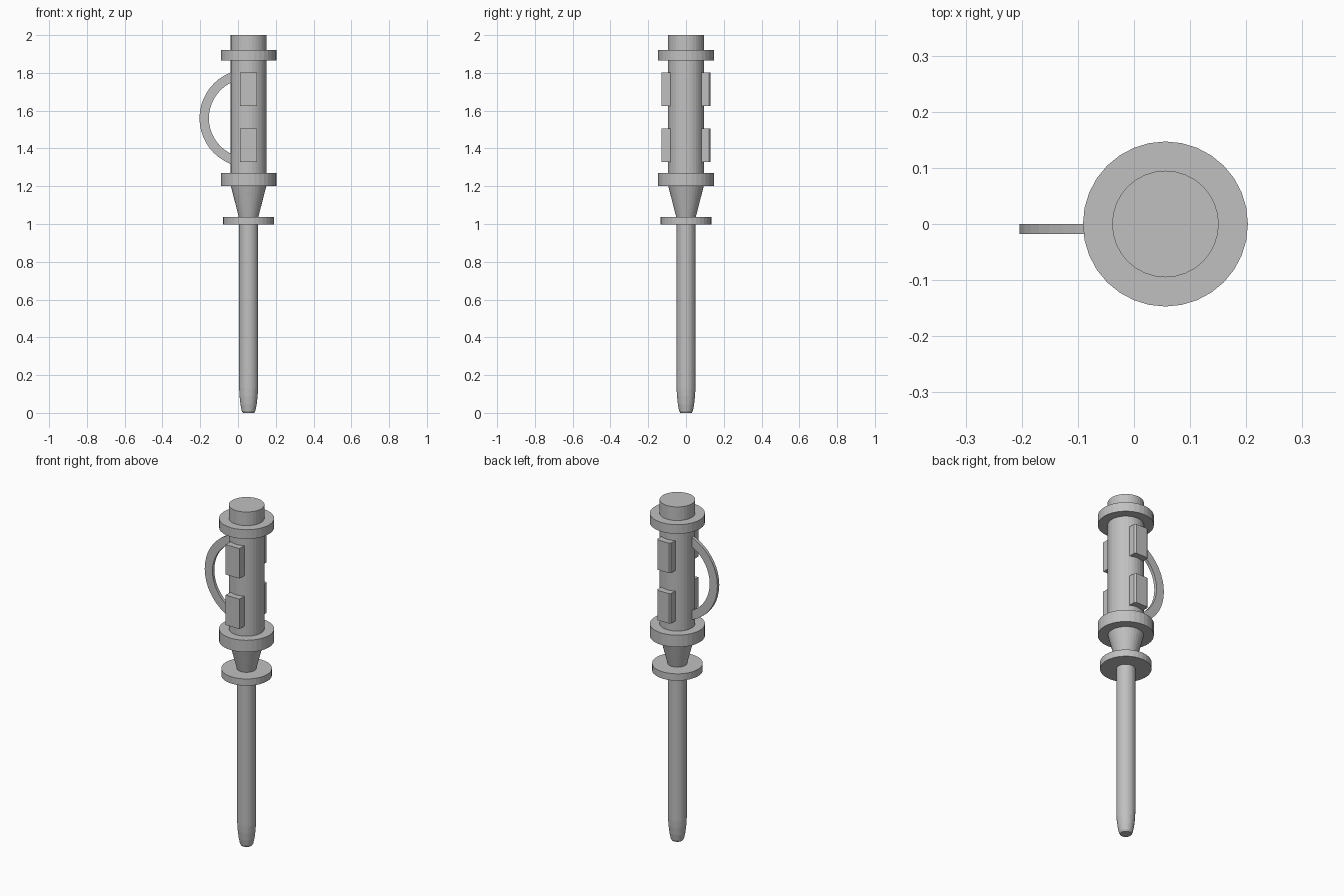
import bpy
import bmesh
import math
from mathutils import Matrix, Vector

cube = bpy.data.objects.get("Cube")
if cube:
    bpy.data.objects.remove(cube, do_unlink=True)

AXIS_X = 0.056
SIDES = 32

grey = bpy.data.materials.new("plain_grey")
grey.use_nodes = True
colour = (0.53, 0.53, 0.53, 1)
grey.diffuse_color = colour
grey.node_tree.nodes["Principled BSDF"].inputs["Base Color"].default_value = colour


def finish(name, bm):
    bmesh.ops.recalc_face_normals(bm, faces=bm.faces)
    mesh = bpy.data.meshes.new(name)
    bm.to_mesh(mesh)
    bm.free()
    mesh.materials.append(grey)
    obj = bpy.data.objects.new(name, mesh)
    obj.location.x = AXIS_X
    bpy.context.collection.objects.link(obj)
    return obj


def turned(name, profile):
    """Closed solid turned round z from (radius, height) points."""
    bm = bmesh.new()
    rings = []
    for r, z in profile:
        angles = [math.tau * i / SIDES for i in range(SIDES)]
        rings.append([bm.verts.new((r * math.cos(a), r * math.sin(a), z)) for a in angles])
    for low, high in zip(rings, rings[1:]):
        for i in range(SIDES):
            j = (i + 1) % SIDES
            bm.faces.new((low[i], low[j], high[j], high[i]))
    bm.faces.new(rings[0])
    bm.faces.new(rings[-1])
    return finish(name, bm)


def pad(name, side, z):
    """Raised grip plate on the front (-1) or back (1) of the handle."""
    bm = bmesh.new()
    size = Matrix.Diagonal((0.09, 0.06, 0.176, 1))
    bmesh.ops.create_cube(bm, size=1, matrix=Matrix.Translation((0, side * 0.1, z)) @ size)
    if side > 0:
        edges = [e for e in bm.edges if all(v.co.y > 0.12 for v in e.verts)
                 and abs(e.verts[0].co.z - e.verts[1].co.z) > 0.1]
        bmesh.ops.bevel(bm, geom=edges, offset=0.008, segments=1, affect='EDGES')
    return finish(name, bm)


# Shaft with rounded tip, guard and handle
turned("shaft", [(0.030, 0), (0.036, 0.01), (0.043, 0.045), (0.048, 0.09), (0.05, 0.13), (0.05, 1.0)])
turned("guard", [(0.135, 0.997), (0.135, 1.037)])
turned("neck", [(0.05, 1.03), (0.095, 1.205)])
turned("lower_collar", [(0.147, 1.2), (0.147, 1.27)])
turned("handle", [(0.095, 1.25), (0.095, 2.0)])
turned("upper_collar", [(0.147, 1.866), (0.147, 1.92)])

# Grip plates, two in front and two behind
for side, word in ((-1, "front"), (1, "back")):
    for z, level in ((1.417, "lower"), (1.714, "upper")):
        pad(f"{word}_{level}_grip_plate", side, z)

# Half ring on the side of the handle
bm = bmesh.new()
STEPS = 24
outline = []
for radius, order in ((0.26, range(STEPS + 1)), (0.21, range(STEPS, -1, -1))):
    for i in order:
        a = math.pi * (0.5 + i / STEPS)
        outline.append((radius * math.cos(a), -0.018, 1.56 + radius * math.sin(a)))
face = bm.faces.new([bm.verts.new(p) for p in outline])
extruded = bmesh.ops.extrude_face_region(bm, geom=[face], use_keep_orig=True)["geom"]
bmesh.ops.translate(bm, vec=Vector((0, 0.018, 0)),
                    verts=[v for v in extruded if isinstance(v, bmesh.types.BMVert)])
finish("side_ring", bm)
